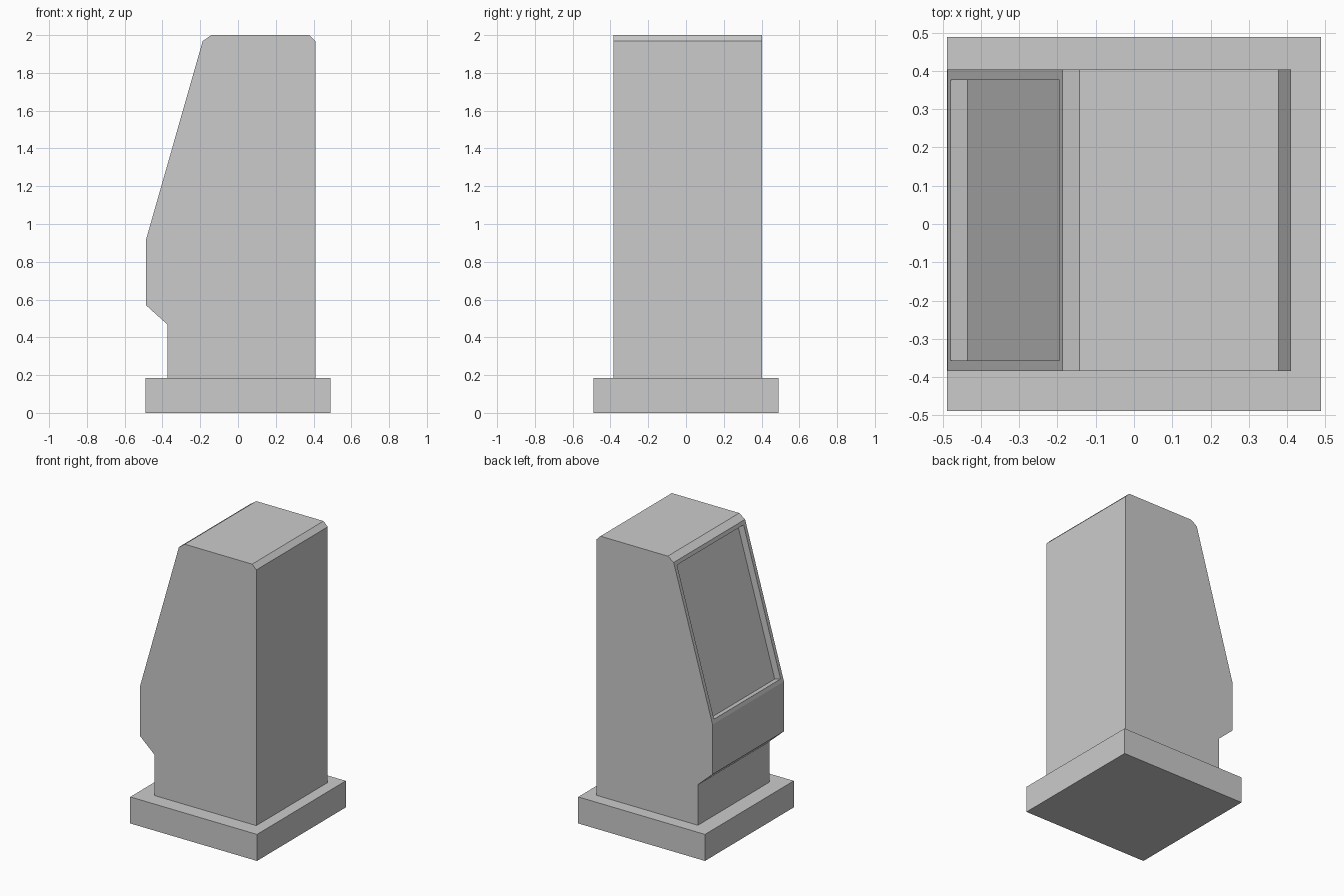
import bpy, bmesh
from mathutils import Vector

if "Cube" in bpy.data.objects:
    bpy.data.objects.remove(bpy.data.objects["Cube"])


def prism(name, profile, y0, y1):
    """Closed side profile (x, z) extruded along y; returns name and bmesh."""
    bm = bmesh.new()
    face = bm.faces.new([bm.verts.new((x, y0, z)) for x, z in profile])
    ext = bmesh.ops.extrude_face_region(bm, geom=[face], use_keep_orig=True)
    verts = [v for v in ext["geom"] if isinstance(v, bmesh.types.BMVert)]
    bmesh.ops.translate(bm, verts=verts, vec=(0, y1 - y0, 0))
    bmesh.ops.recalc_face_normals(bm, faces=bm.faces)
    bm.normal_update()
    return name, bm


def finish(name, bm):
    mesh = bpy.data.meshes.new(name)
    bm.to_mesh(mesh)
    bm.free()
    bpy.context.collection.objects.link(bpy.data.objects.new(name, mesh))


# Square base plinth
P, H = 0.489, 0.185
finish(*prism("base_plinth", [(-P, 0), (P, 0), (P, H), (-P, H)], -P, P))

# Cabinet body with sloped face, toe notch and chamfered top edges
profile = [(-0.374, H), (-0.374, 0.468), (-0.487, 0.57), (-0.487, 0.917),
           (-0.187, 1.968), (-0.142, 2.0), (0.378, 2.0), (0.41, 1.968), (0.41, H)]
name, bm = prism("cabinet_body", profile, -0.384, 0.403)

# Recessed panel in the sloped face
slope = Vector((-(1.968 - 0.917), 0, 0.3)).normalized()
panel = max(bm.faces, key=lambda f: f.normal.dot(slope))
bmesh.ops.inset_individual(bm, faces=[panel], thickness=0.027, use_even_offset=True)
bmesh.ops.inset_individual(bm, faces=[panel], thickness=0.0, depth=-0.047)

# Open underside where the body meets the plinth
bottom = min(bm.faces, key=lambda f: f.calc_center_median().z + f.normal.z)
bmesh.ops.delete(bm, geom=[bottom], context="FACES_ONLY")
finish(name, bm)
